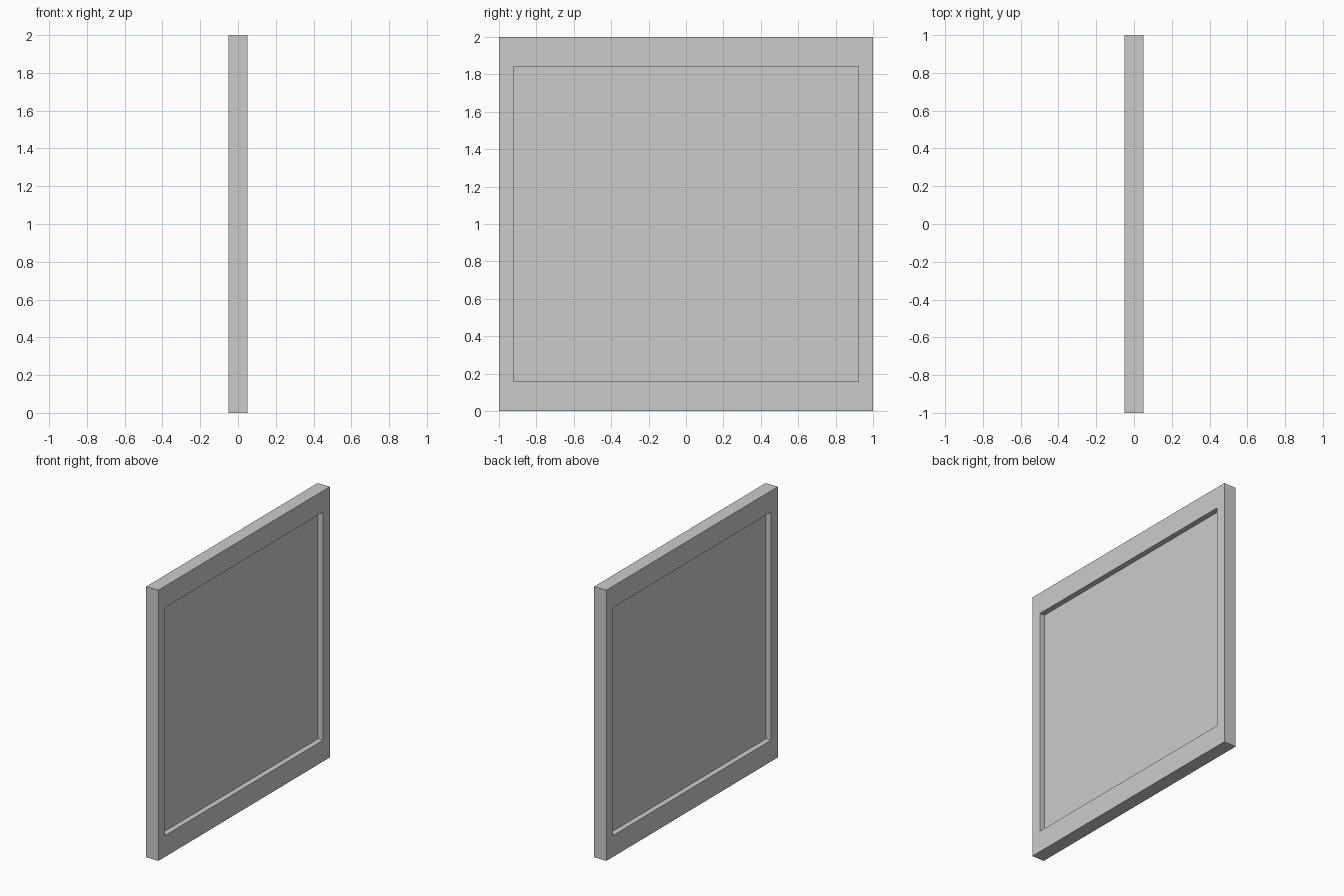
import bpy, bmesh

if "Cube" in bpy.data.objects:
    bpy.data.objects.remove(bpy.data.objects["Cube"])

HALF_T = 0.05              # half frame thickness
PANEL_T = 0.02             # panel thickness
OPEN_Y, OPEN_Z = 0.922, 0.842   # half size of the opening


def finish(bm, name):
    bmesh.ops.recalc_face_normals(bm, faces=bm.faces)
    mesh = bpy.data.meshes.new(name)
    bm.to_mesh(mesh)
    bm.free()
    obj = bpy.data.objects.new(name, mesh)
    bpy.context.collection.objects.link(obj)
    return obj


def rect_loop(bm, x, hy, hz):
    return [bm.verts.new((x, sy * hy, 1 + sz * hz))
            for sy, sz in ((-1, -1), (1, -1), (1, 1), (-1, 1))]


# Frame: a rectangular ring closed through four loops
bm = bmesh.new()
loops = [rect_loop(bm, -HALF_T, 1, 1), rect_loop(bm, HALF_T, 1, 1),
         rect_loop(bm, HALF_T, OPEN_Y, OPEN_Z), rect_loop(bm, -HALF_T, OPEN_Y, OPEN_Z)]
for i in range(4):
    a, b = loops[i], loops[(i + 1) % 4]
    for j in range(4):
        k = (j + 1) % 4
        bm.faces.new((a[j], a[k], b[k], b[j]))
finish(bm, "frame")

# Thin pane set in the middle of the frame, recessed on both sides
bm = bmesh.new()
bmesh.ops.create_cube(bm, size=1)
bmesh.ops.scale(bm, vec=(PANEL_T, 2 * OPEN_Y, 2 * OPEN_Z), verts=bm.verts)
pane = finish(bm, "pane")
pane.location.z = 1
